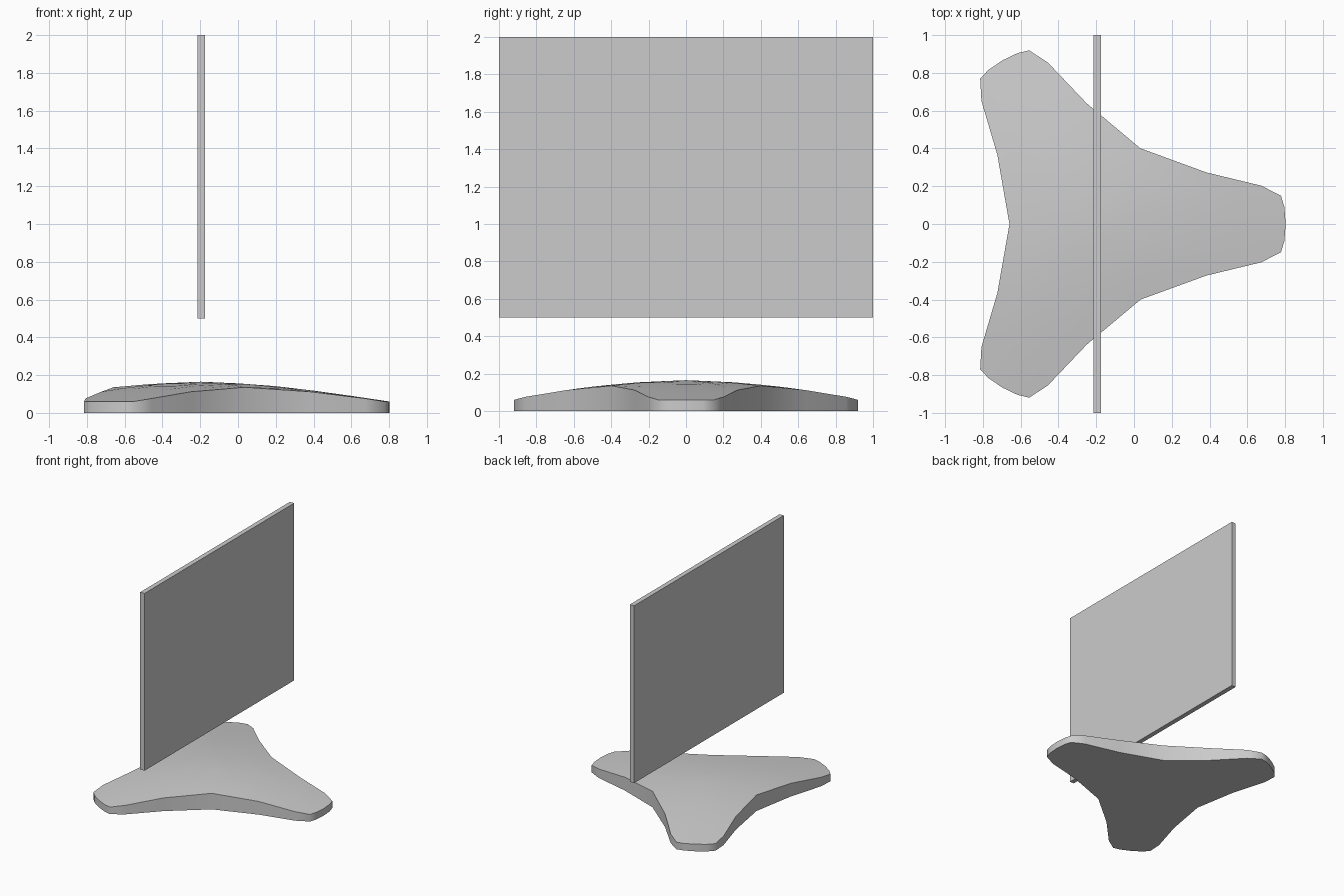
import bpy, bmesh, math

if "Cube" in bpy.data.objects:
    bpy.data.objects.remove(bpy.data.objects["Cube"])

CENTRE_X = -0.197


def dome_height(r):
    # Height of the foot's top surface by distance from its centre
    knots = [(0, 0.165), (0.25, 0.154), (0.46, 0.136), (0.64, 0.112), (0.89, 0.077), (0.985, 0.06), (2, 0.06)]
    for (r0, z0), (r1, z1) in zip(knots, knots[1:]):
        if r <= r1:
            return z0 + (z1 - z0) * (r - r0) / (r1 - r0)


def finish(bm, name):
    bmesh.ops.recalc_face_normals(bm, faces=bm.faces)
    mesh = bpy.data.meshes.new(name)
    bm.to_mesh(mesh)
    bm.free()
    obj = bpy.data.objects.new(name, mesh)
    bpy.context.collection.objects.link(obj)
    return obj


# Outline of one arm, mirrored and repeated three times
half = [(0.232, 0.40), (0.58, 0.273), (0.87, 0.203), (0.975, 0.15), (0.993, 0.09)]
tip = (1.0, 0.0)
arm = [(x, -y) for x, y in half] + [tip] + half[:0:-1]
outline = []
for k in range(3):
    c, s = math.cos(k * math.tau / 3), math.sin(k * math.tau / 3)
    outline += [(x * c - y * s, x * s + y * c) for x, y in arm]

# Three-armed foot: flat underside, upright rim, gently domed top
bm = bmesh.new()
rings = [[bm.verts.new((CENTRE_X + x, y, 0)) for x, y in outline]]
for f in (1.0, 0.8, 0.6, 0.4, 0.2):
    rings.append([bm.verts.new((CENTRE_X + x * f, y * f, dome_height(f * math.hypot(x, y))))
                  for x, y in outline])
n = len(outline)
for a, b in zip(rings, rings[1:]):
    for i in range(n):
        j = (i + 1) % n
        bm.faces.new((a[i], a[j], b[j], b[i]))
apex = bm.verts.new((CENTRE_X, 0, dome_height(0)))
for i in range(n):
    bm.faces.new((rings[-1][i], rings[-1][(i + 1) % n], apex))
bm.faces.new(rings[0][::-1])
foot = finish(bm, "foot")
bpy.ops.object.select_all(action='DESELECT')
foot.select_set(True)
bpy.context.view_layer.objects.active = foot
bpy.ops.object.shade_smooth_by_angle(angle=math.radians(50))

# Thin upright board floating above the foot
bm = bmesh.new()
bmesh.ops.create_cube(bm, size=1)
board = finish(bm, "board")
for v in board.data.vertices:
    v.co = (v.co.x * 0.04 - 0.195, v.co.y * 2.0, v.co.z * 1.5 + 1.25)
